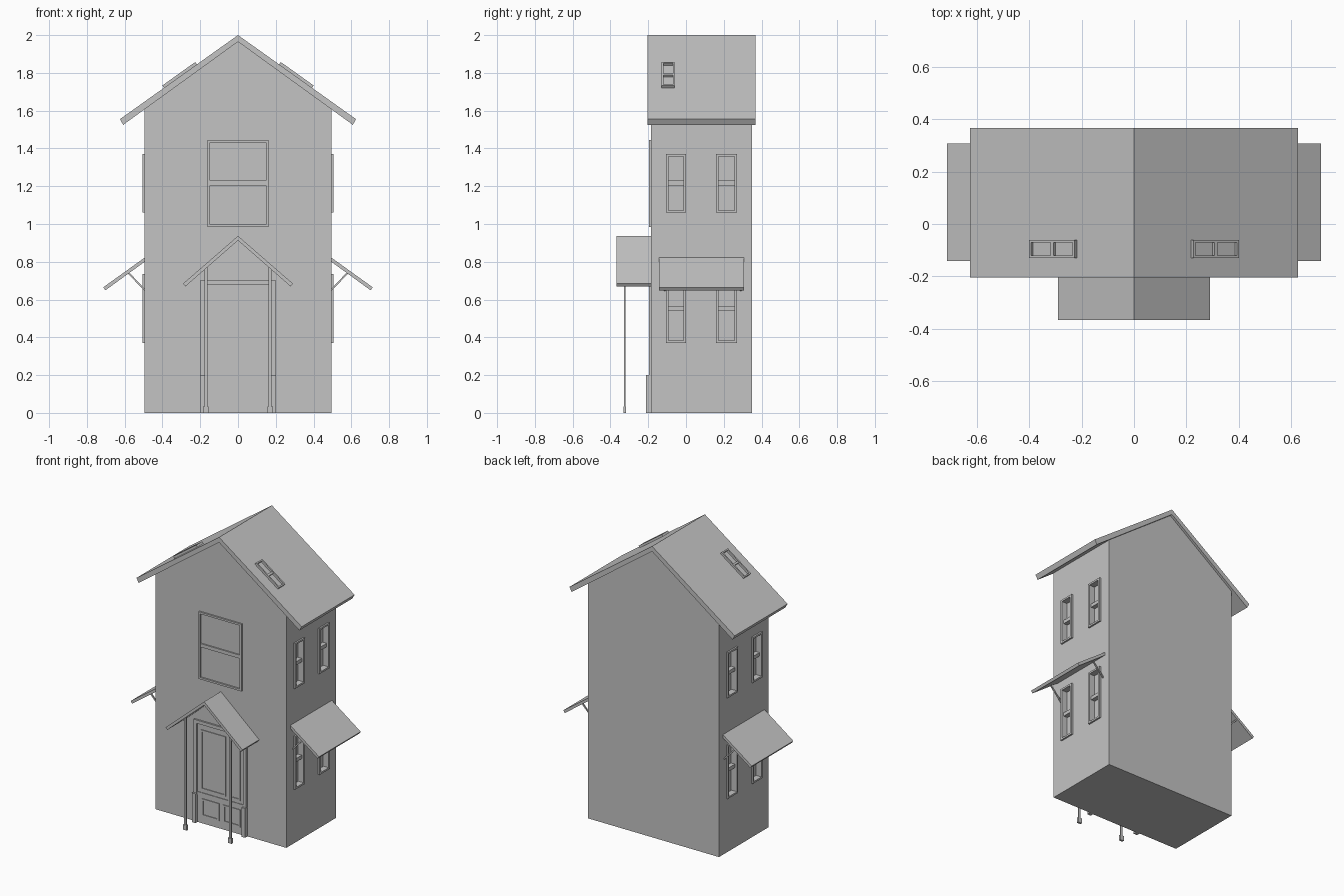
import bpy, bmesh
from mathutils import Matrix, Vector

cube = bpy.data.objects.get("Cube")
if cube:
    bpy.data.objects.remove(cube, do_unlink=True)

GREY = bpy.data.materials.new("plain grey")
GREY.use_nodes = True
GREY.diffuse_color = (0.55, 0.55, 0.55, 1)
GREY.node_tree.nodes["Principled BSDF"].inputs["Base Color"].default_value = (0.55, 0.55, 0.55, 1)


def finish(name, bm, mirror=False):
    bmesh.ops.recalc_face_normals(bm, faces=bm.faces)
    mesh = bpy.data.meshes.new(name)
    bm.to_mesh(mesh)
    bm.free()
    mesh.materials.append(GREY)
    obj = bpy.data.objects.new(name, mesh)
    bpy.context.collection.objects.link(obj)
    if mirror:
        obj.modifiers.new("other_side", 'MIRROR').use_mirror_merge = False
    return obj


def box(bm, u, v, n, place=Matrix()):
    """Box spanning the three (low, high) ranges, moved by a placement matrix."""
    lo, hi = Vector((u[0], v[0], n[0])), Vector((u[1], v[1], n[1]))
    size = hi - lo
    m = place @ Matrix.Translation((lo + hi) / 2) @ Matrix.Diagonal((*size, 1))
    bmesh.ops.create_cube(bm, size=1, matrix=m)


def prism(bm, profile, y0, y1):
    """Extrude an x-z outline along y."""
    face = bm.faces.new([bm.verts.new((x, y0, z)) for x, z in profile])
    new = bmesh.ops.extrude_face_region(bm, geom=[face])["geom"]
    verts = [g for g in new if isinstance(g, bmesh.types.BMVert)]
    bmesh.ops.translate(bm, verts=verts, vec=(0, y1 - y0, 0))


def plane(u, v, origin):
    """Placement whose local axes are across, up and outward on a surface."""
    u, v = Vector(u).normalized(), Vector(v).normalized()
    m = Matrix((u, v, u.cross(v))).transposed().to_4x4()
    m.translation = Vector(origin)
    return m


def frame(bm, u, v, n, w, place):
    """Rectangular border of width w."""
    for a in ((u[0], u[0] + w), (u[1] - w, u[1])):
        box(bm, a, v, n, place)
    for b in ((v[0], v[0] + w), (v[1] - w, v[1])):
        box(bm, (u[0] + w, u[1] - w), b, n, place)


def chevron(x, top, eave, under_top, under_x, under_eave):
    return [(0, top), (x, eave), (under_x, under_eave), (0, under_top),
            (-under_x, under_eave), (-x, eave)]


SIDE = plane((0, 1, 0), (0, 0, 1), (0.495, 0, 0))
FRONT = plane((1, 0, 0), (0, 0, 1), (0, -0.185, 0))
ROOF = plane((0, 1, 0), (-0.625, 0, 0.445), (0.305, -0.095, 1.783))
side_windows = [(u, v, mid) for u in ((-0.105, 0.0), (0.16, 0.27))
                for v, mid in (((1.06, 1.37), 1.217), ((0.37, 0.735), 0.555))]

# House body with window recesses cut into both side walls
bm = bmesh.new()
prism(bm, [(-0.495, 0), (0.495, 0), (0.495, 1.612), (0, 1.965), (-0.495, 1.612)], -0.185, 0.35)
body = finish("house_body", bm)
bm = bmesh.new()
for u, v, mid in side_windows:
    for s in (1, -1):
        box(bm, (s * 0.495 - 0.035, s * 0.495 + 0.035),
            (u[0] + 0.008, u[1] - 0.008), (v[0] + 0.008, v[1] - 0.008))
cutter = finish("window_cutter", bm)
cutter.hide_render = True
cut = body.modifiers.new("window_recesses", 'BOOLEAN')
cut.operation, cut.object, cut.solver = 'DIFFERENCE', cutter, 'EXACT'
bpy.context.view_layer.update()
carved = bpy.data.meshes.new_from_object(body.evaluated_get(bpy.context.evaluated_depsgraph_get()))
body.modifiers.clear()
body.data = carved
bpy.data.objects.remove(cutter, do_unlink=True)

# Main roof
bm = bmesh.new()
prism(bm, chevron(0.625, 2.0, 1.555, 1.965, 0.608, 1.525), -0.205, 0.367)
finish("main_roof", bm)

# Side windows: outer frame and a middle rail set into the recess
bm = bmesh.new()
for u, v, mid in side_windows:
    frame(bm, u, v, (-0.03, 0.011), 0.012, SIDE)
    box(bm, (u[0] + 0.012, u[1] - 0.012), (mid - 0.012, mid + 0.012), (-0.034, -0.004), SIDE)
finish("side_windows", bm, mirror=True)

# Front window
bm = bmesh.new()
frame(bm, (-0.162, 0.162), (0.985, 1.445), (-0.005, 0.011), 0.013, FRONT)
box(bm, (-0.149, 0.149), (1.205, 1.229), (-0.005, 0.009), FRONT)
finish("front_window", bm)

# Skylights
bm = bmesh.new()
frame(bm, (-0.034, 0.034), (-0.107, 0.107), (-0.01, 0.015), 0.009, ROOF)
box(bm, (-0.025, 0.025), (-0.007, 0.007), (-0.01, 0.012), ROOF)
finish("skylights", bm, mirror=True)

# Side awnings with thin diagonal braces
bm = bmesh.new()
prism(bm, [(0.49, 0.825), (0.713, 0.665), (0.702, 0.649), (0.49, 0.803)], -0.142, 0.308)
finish("side_awnings", bm, mirror=True)
bm = bmesh.new()
for y in (-0.113, 0.29):
    prism(bm, [(0.49, 0.64), (0.583, 0.738), (0.576, 0.744), (0.49, 0.652)], y - 0.004, y + 0.004)
finish("awning_braces", bm, mirror=True)

# Porch roof
bm = bmesh.new()
prism(bm, chevron(0.29, 0.937, 0.685, 0.913, 0.279, 0.669), -0.367, -0.18)
finish("porch_roof", bm)

# Porch posts with square feet
bm = bmesh.new()
box(bm, (0.162, 0.178), (-0.329, -0.321), (0.03, 0.77))
box(bm, (0.156, 0.184), (-0.332, -0.318), (0, 0.035))
finish("porch_posts", bm, mirror=True)

# Door surround and its plinths
bm = bmesh.new()
for s in (-1, 1):
    box(bm, sorted((s * 0.175, s * 0.2)), (0, 0.7), (-0.005, 0.012), FRONT)
    box(bm, sorted((s * 0.174, s * 0.201)), (0, 0.2), (-0.005, 0.026), FRONT)
box(bm, (-0.175, 0.175), (0.677, 0.7), (-0.005, 0.012), FRONT)
finish("door_surround", bm)

# Door leaf with moulded panels
bm = bmesh.new()
box(bm, (-0.175, 0.175), (0, 0.677), (-0.005, 0.003), FRONT)
for u, v in (((-0.15, 0.04), (0.23, 0.64)), ((0.065, 0.15), (0.23, 0.64)),
             ((-0.14, -0.01), (0.05, 0.17)), ((0.02, 0.15), (0.05, 0.17))):
    frame(bm, u, v, (0, 0.008), 0.012, FRONT)
box(bm, (-0.175, 0.175), (0.19, 0.21), (0, 0.007), FRONT)
finish("front_door", bm)
